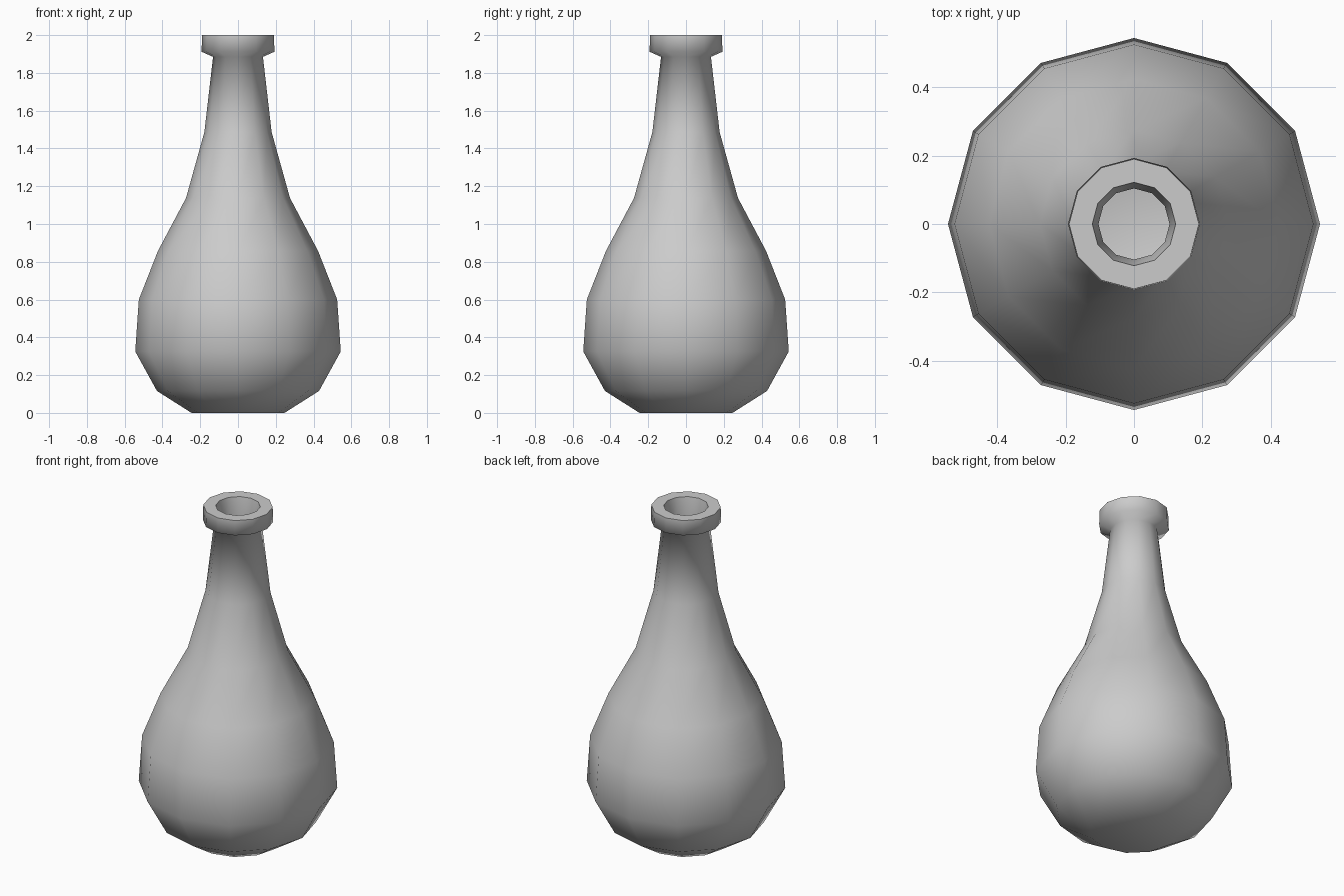
import bpy
import bmesh
import math

SIDES = 12

if "Cube" in bpy.data.objects:
    bpy.data.objects.remove(bpy.data.objects["Cube"], do_unlink=True)


def make_material(name, color):
    mat = bpy.data.materials.new(name)
    mat.use_nodes = True
    mat.diffuse_color = color
    mat.node_tree.nodes["Principled BSDF"].inputs["Base Color"].default_value = color
    return mat


def lathe(name, profile, mat):
    """Turn a (radius, height) profile around z and cap both of its ends."""
    bm = bmesh.new()
    rings = []
    for r, z in profile:
        rings.append([bm.verts.new((r * math.cos(2 * math.pi * i / SIDES),
                                    r * math.sin(2 * math.pi * i / SIDES), z))
                      for i in range(SIDES)])
    for low, high in zip(rings, rings[1:]):
        for i in range(SIDES):
            j = (i + 1) % SIDES
            bm.faces.new((low[i], low[j], high[j], high[i]))
    bm.faces.new(rings[0][::-1])
    bm.faces.new(rings[-1])
    mesh = bpy.data.meshes.new(name)
    bm.to_mesh(mesh)
    bm.free()
    mesh.materials.append(mat)
    obj = bpy.data.objects.new(name, mesh)
    bpy.context.collection.objects.link(obj)
    return obj


# Outer belly and neck, from the foot up
body = [(0.246, 0), (0.429, 0.116), (0.544, 0.325), (0.525, 0.6),
        (0.424, 0.857), (0.275, 1.138), (0.178, 1.487), (0.132, 1.885)]
# Collar around the mouth
collar = [(0.193, 1.912), (0.19, 2.0)]
# Hollow inside, from the mouth down to the floor
inside = [(0.122, 2.0), (0.104, 1.88), (0.148, 1.48), (0.246, 1.13),
          (0.395, 0.845), (0.494, 0.595), (0.512, 0.335), (0.41, 0.14), (0.238, 0.03)]

grey = make_material("plain grey", (0.6, 0.6, 0.6, 1))
bottle = lathe("bottle", body + collar + inside, grey)

# Smooth sides with a crisp flat rim
bpy.ops.object.select_all(action="DESELECT")
bottle.select_set(True)
bpy.context.view_layer.objects.active = bottle
bpy.ops.object.shade_smooth_by_angle(angle=math.radians(75))
